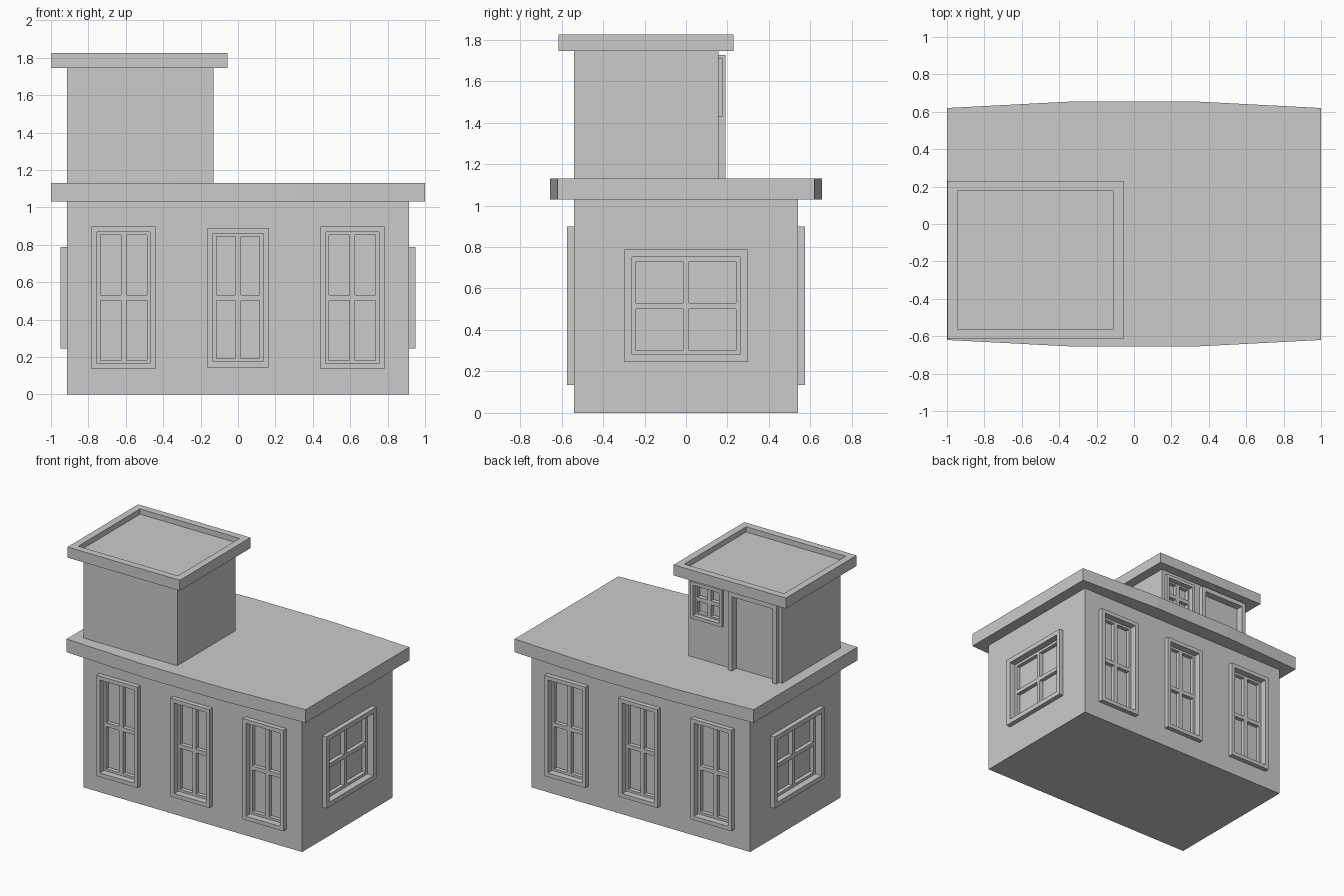
import bpy, bmesh
from math import pi
from mathutils import Matrix, Vector

if "Cube" in bpy.data.objects:
    bpy.data.objects.remove(bpy.data.objects["Cube"])


def finish(name, bm, matrix=None):
    if matrix is not None:
        bm.transform(matrix)
    bmesh.ops.recalc_face_normals(bm, faces=bm.faces[:])
    mesh = bpy.data.meshes.new(name)
    bm.to_mesh(mesh)
    bm.free()
    obj = bpy.data.objects.new(name, mesh)
    bpy.context.collection.objects.link(obj)
    return obj


def box_bm(x0, x1, y0, y1, z0, z1):
    bm = bmesh.new()
    bmesh.ops.create_cube(bm, size=1)
    bm.transform(Matrix.Translation(((x0 + x1) / 2, (y0 + y1) / 2, (z0 + z1) / 2))
                 @ Matrix.Diagonal((x1 - x0, y1 - y0, z1 - z0, 1)))
    return bm


def lattice(name, us, zs, holes, wall, d0, d1, turn):
    """Flat grid with open cells, thickened from depth d0 to d1 outside a wall."""
    bm = bmesh.new()
    v = [[bm.verts.new((u, -(wall + d0), z)) for z in zs] for u in us]
    for i in range(len(us) - 1):
        for j in range(len(zs) - 1):
            if (i, j) not in holes:
                bm.faces.new((v[i][j], v[i + 1][j], v[i + 1][j + 1], v[i][j + 1]))
    ext = bmesh.ops.extrude_face_region(bm, geom=bm.faces[:], use_keep_orig=True)
    moved = [e for e in ext["geom"] if isinstance(e, bmesh.types.BMVert)]
    bmesh.ops.translate(bm, verts=moved, vec=Vector((0, d0 - d1, 0)))
    return finish(name, bm, Matrix.Rotation(turn, 4, 'Z'))


def cut(target, u0, u1, z0, z1, wall, depth, turn):
    """Sink a rectangular opening into a wall."""
    cutter = finish("cutter", box_bm(u0, u1, -wall - 0.1, -wall + depth, z0, z1),
                    Matrix.Rotation(turn, 4, 'Z'))
    cutter.hide_render = True
    mod = target.modifiers.new("opening", 'BOOLEAN')
    mod.operation, mod.solver, mod.object = 'DIFFERENCE', 'EXACT', cutter
    bpy.context.view_layer.objects.active = target
    bpy.ops.object.modifier_apply(modifier=mod.name)
    bpy.data.objects.remove(cutter)


def window(name, host, u0, u1, z0, z1, wall, turn, w=0.03, s=0.017, out=0.035):
    """Projecting frame, recessed four-pane sash, glass at the back of the opening."""
    a, b, c, d = u0 + w, u1 - w, z0 + w, z1 - w
    cut(host, a, b, c, d, wall, 0.045, turn)
    lattice(name + "_frame", (u0, a, b, u1), (z0, c, d, z1), {(1, 1)}, wall, 0, out, turn)
    um, zm, h = (a + b) / 2, (c + d) / 2, 0.015
    lattice(name + "_sash", (a, a + s, um - h, um + h, b - s, b),
            (c, c + s, zm - h, zm + h, d - s, d),
            {(1, 1), (1, 3), (3, 1), (3, 3)}, wall, -0.045, -0.015, turn)


# main walls and upper room
body = finish("main_walls", box_bm(-0.915, 0.915, -0.54, 0.54, 0, 1.03))
tower = finish("upper_room", box_bm(-0.915, -0.13, -0.54, 0.157, 1.13, 1.745))

# main roof slab with gently bowed long edges
bm = bmesh.new()
outline = [(-1, -0.62), (-0.33, -0.655), (0.33, -0.655), (1, -0.62)]
outline += [(-x, -y) for x, y in outline]
face = bm.faces.new([bm.verts.new((x, y, 1.03)) for x, y in outline])
ext = bmesh.ops.extrude_face_region(bm, geom=[face], use_keep_orig=True)
bmesh.ops.translate(bm, vec=(0, 0, 0.1),
                    verts=[e for e in ext["geom"] if isinstance(e, bmesh.types.BMVert)])
finish("main_roof", bm)

# upper roof with a raised rim around a sunken top
bm = box_bm(-0.997, -0.057, -0.615, 0.23, 1.745, 1.825)
top = max(bm.faces, key=lambda f: f.calc_center_median().z)
bmesh.ops.inset_region(bm, faces=[top], thickness=0.075)
ext = bmesh.ops.extrude_discrete_faces(bm, faces=[top])
inner = ext["faces"][0]
bmesh.ops.translate(bm, verts=inner.verts[:], vec=(0, 0, -0.04))
finish("upper_roof", bm)

# tall windows, front and back
for side, turn in (("front", 0), ("back", pi)):
    window(side + "_left_window", body, -0.783, -0.44, 0.135, 0.898, 0.54, turn)
    window(side + "_middle_window", body, -0.163, 0.163, 0.145, 0.89, 0.54, turn)
    window(side + "_right_window", body, 0.44, 0.783, 0.135, 0.898, 0.54, turn)

# wide windows on both ends
for side, turn in (("right", pi / 2), ("left", -pi / 2)):
    window(side + "_end_window", body, -0.297, 0.297, 0.245, 0.787, 0.915, turn, 0.036, 0.02)

# upper room window and door, facing the roof terrace
window("upper_window", tower, 0.16, 0.425, 1.43, 1.71, -0.157 + 0.314, pi, 0.025, 0.012, 0.022)
cut(tower, 0.52, 0.855, 1.12, 1.69, 0.157, 0.02, pi)
lattice("door_frame", (0.485, 0.52, 0.855, 0.89), (1.13, 1.69, 1.725), {(1, 0)},
        0.157, 0, 0.033, pi)
